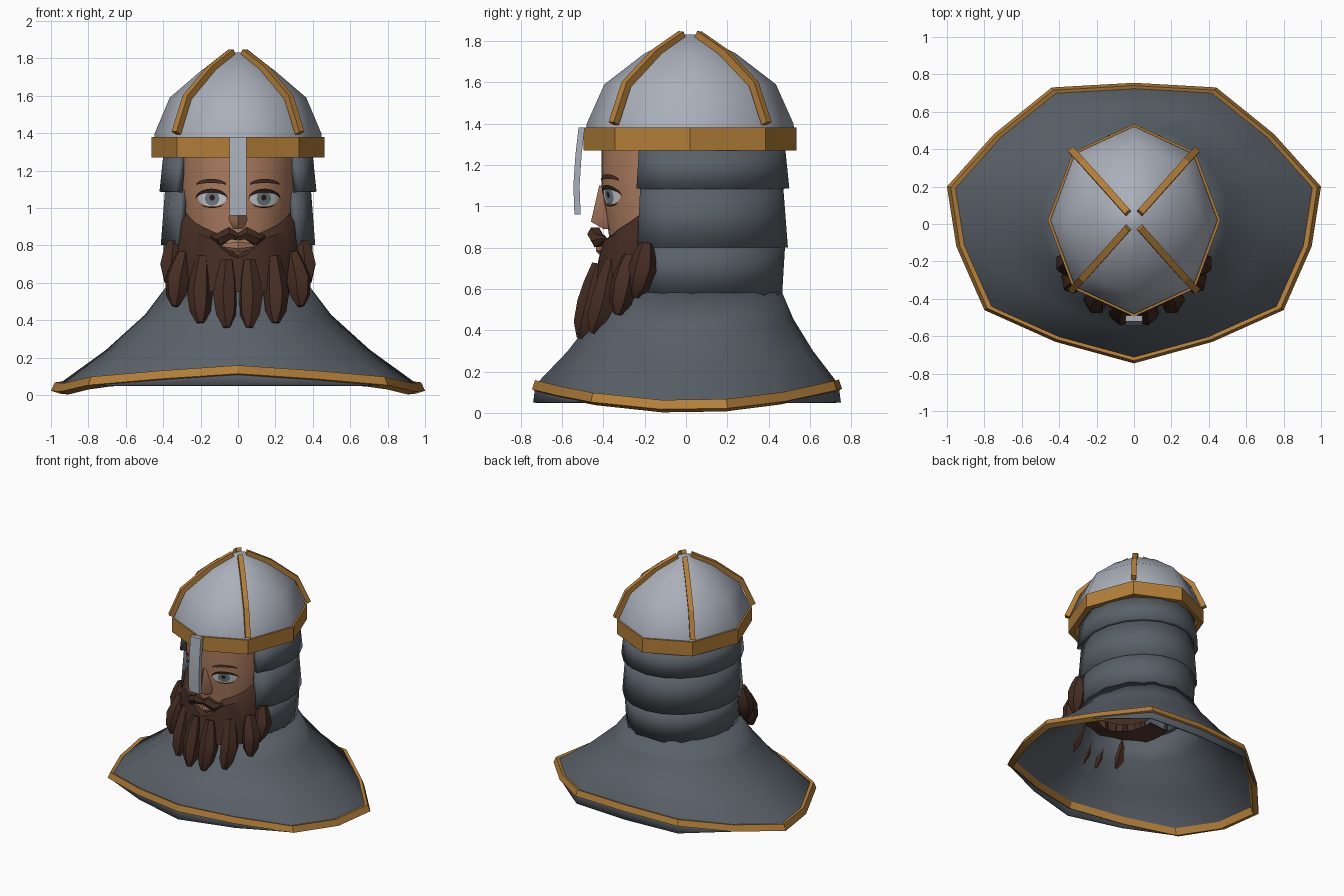
import bpy
import bmesh
from math import sin, cos, pi, radians, sqrt
from mathutils import Vector

default_cube = bpy.data.objects.get("Cube")
if default_cube:
    bpy.data.objects.remove(default_cube, do_unlink=True)


def material(name, red, green, blue):
    mat = bpy.data.materials.new(name)
    mat.use_nodes = True
    mat.diffuse_color = (red, green, blue, 1)
    mat.node_tree.nodes["Principled BSDF"].inputs["Base Color"].default_value = (red, green, blue, 1)
    return mat


STEEL = material("pale steel", .40, .43, .49)
MAIL = material("dark grey mail", .10, .12, .14)
GOLD = material("gold trim", .45, .21, .04)
SKIN = material("skin", .43, .21, .12)
HAIR = material("dark brown hair", .06, .026, .017)
EYE_WHITE = material("eye white", .62, .66, .70)
IRIS = material("blue grey iris", .17, .22, .26)
LASH = material("dark lash", .03, .014, .01)


def finish(name, bm, mat, angle=40, thickness=0, recalc=True):
    """Turn a bmesh into a named, shaded object."""
    if recalc:
        bmesh.ops.recalc_face_normals(bm, faces=bm.faces[:])
    mesh = bpy.data.meshes.new(name)
    bm.to_mesh(mesh)
    bm.free()
    mesh.materials.append(mat)
    for poly in mesh.polygons:
        poly.use_smooth = True
    mesh.set_sharp_from_angle(angle=radians(angle))
    obj = bpy.data.objects.new(name, mesh)
    bpy.context.collection.objects.link(obj)
    if thickness:
        solid = obj.modifiers.new("thickness", 'SOLIDIFY')
        solid.thickness = thickness
        solid.offset = 0
    return obj


def loft(name, rings, mat, closed=True, wrap=False, caps=False, **options):
    """Skin a list of rings with equal point counts."""
    bm = bmesh.new()
    rows = [[bm.verts.new(p) for p in ring] for ring in rings]
    pairs = list(zip(rows, rows[1:]))
    if wrap:
        pairs.append((rows[-1], rows[0]))
    count = len(rows[0])
    for low, high in pairs:
        for i in range(count if closed else count - 1):
            j = (i + 1) % count
            bm.faces.new((low[i], low[j], high[j], high[i]))
    if caps:
        bm.faces.new(rows[0][::-1])
        bm.faces.new(rows[-1])
    return finish(name, bm, mat, **options)


def oval(rx, ry, z, cy, sides):
    return [(rx * sin(2 * pi * i / sides), cy + ry * cos(2 * pi * i / sides), z) for i in range(sides)]


def tube(name, path, mat, sides=6, angle=40):
    """Sweep a polygon along (x, y, z, radius) points."""
    points = [Vector(p[:3]) for p in path]
    rings = []
    for i, point in enumerate(points):
        tangent = (points[min(i + 1, len(points) - 1)] - points[max(i - 1, 0)]).normalized()
        outward = Vector((points[1].x, points[1].y, 0)).normalized()
        side = tangent.cross(outward).normalized()
        up = side.cross(tangent)
        turns = [2 * pi * (k + .5) / sides for k in range(sides)]
        rings.append([point + path[i][3] * (side * cos(t) + up * sin(t)) for t in turns])
    return loft(name, rings, mat, caps=True, angle=angle)


def blend(table, value):
    """Piecewise linear lookup."""
    for (a, start), (b, end) in zip(table, table[1:]):
        if value <= b:
            return start + (end - start) * (value - a) / (b - a)
    return table[-1][1]


SIDES = (("right", -1), ("left", 1))

# helmet dome, brow band and four ribs
DOME = [(1.36, .45, .505), (1.40, .445, .50), (1.59, .365, .415), (1.74, .19, .22), (1.83, .03, .04)]
DOME_Y = .02
loft("helmet_dome", [oval(rx, ry, z, DOME_Y, 8) for z, rx, ry in DOME], STEEL, caps=True, angle=50)
band = [(.462, 1.27), (.462, 1.38), (.42, 1.38), (.42, 1.27)]
loft("brow_band", [oval(r, r + .053, z, DOME_Y, 8) for r, z in band], GOLD, wrap=True, angle=20)
for side, sx in SIDES:
    for end, sy in (("front", -1), ("back", 1)):
        path = [(sx * (rx * .72 + .01), DOME_Y + sy * (ry * .72 + .01), z, .026) for z, rx, ry in DOME[1:]]
        tube(f"{end}_{side}_rib", path, GOLD, sides=4, angle=20)

# nose guard
guard = [(-.505, 1.38), (-.52, 1.25), (-.53, 1.10), (-.525, .96)]
loft("nose_guard", [[(x, y + dy, z) for x, dy in ((-.045, -.015), (.045, -.015), (.045, .015), (-.045, .015))]
                    for y, z in guard], STEEL, caps=True, angle=20)

# mail collar in three overlapping tiers, open at the face
tiers = [("upper", (1.28, .40), (1.085, .42)),
         ("middle", (1.10, .39), (.80, .413)),
         ("lower", (.82, .40), (.57, .385))]
for label, *levels in tiers:
    rings = []
    for z, r in levels:
        rx, ry = r - .02, r + .02
        arc = [radians(128) * (i / 7 - 1) for i in range(15)]
        rings.append([(rx * sin(a), .04 + ry * cos(a), z) for a in arc])
    loft(f"{label}_collar", rings, MAIL, closed=False, thickness=.04)

# flared shoulder cape
half = [(0, .755), (.44, .73), (.75, .48), (1, .2), (.95, -.12), (.8, -.46), (.42, -.63), (0, -.745)]
RIM = half + [(-x, y) for x, y in half[-2:0:-1]]


def rim_z(y):
    return .035 + .10 * (y / .75) ** 2


cape = []
for spread, drop in ((0, 0), (.2, .29), (.55, .64), (1, 1)):
    ring = []
    for i, (x, y) in enumerate(RIM):
        a = 2 * pi * i / len(RIM)
        top = Vector((.385 * sin(a), .04 + .42 * cos(a), .58))
        edge = Vector((x * .97, y * .97, rim_z(y)))
        ring.append((*top.lerp(edge, spread).xy, top.lerp(edge, drop).z))
    cape.append(ring)
cape.append([(x * .985, y * .985, min(rim_z(y) - .01, .05)) for x, y in RIM])
loft("shoulder_cape", cape, MAIL, thickness=.012, angle=45)

# gold edging round the cape
section = [(1, -.02), (.98, .025), (.935, .015), (.955, -.035)]
loft("cape_trim", [[(x * s, y * s, rim_z(y) + dz) for x, y in RIM] for s, dz in section],
     GOLD, wrap=True, angle=25)

# head
HEAD_Y = -.10


def head_radius(z):
    return .31 * min(1, .8 + (z - .7) * .5)


def face_y(x, z):
    r = head_radius(z)
    return HEAD_Y - sqrt(max(r * r - x * x, 0))


loft("head", [oval(head_radius(z), head_radius(z), z, HEAD_Y, 32) for z in (.66, .8, .95, 1.1, 1.34)],
     SKIN, caps=True)
nose = [[(-.03, -.39, 1.1), (0, -.42, 1.1), (.03, -.39, 1.1)],
        [(-.05, -.38, .94), (0, -.46, .925), (.05, -.38, .94)],
        [(-.04, -.36, .89), (0, -.40, .89), (.04, -.36, .89)]]
loft("nose", nose, SKIN, caps=True)
tube("lower_lip", [(-.08, -.37, .80, .02), (0, -.395, .80, .045), (.08, -.37, .80, .02)], SKIN, sides=8)


# eyes and brows as thin plates that follow the face
def plate(name, centre, width, upper, lower, mat, lift):
    for side, sx in SIDES:
        rows = []
        for t in (0, .5, 1):
            row = []
            for k in range(13):
                u = -cos(pi * k / 12)
                x = centre + width * u
                z = lower(u) + (upper(u) - lower(u)) * t
                row.append((sx * x, face_y(x, z) - lift, z))
            rows.append(row if sx > 0 else row[::-1])
        loft(f"{side}_{name}", rows, mat, closed=False, recalc=False)


def bow(base, height):
    return lambda u: base + height * sqrt(max(0, 1 - u * u))


plate("eye_white", .138, .075, bow(1.05, .045), bow(1.05, -.04), EYE_WHITE, .003)
plate("iris", .138, .038, bow(1.05, .04), bow(1.05, -.038), IRIS, .005)
plate("pupil", .138, .014, bow(1.055, .016), bow(1.055, -.016), LASH, .007)
plate("upper_lash", .142, .085, bow(1.05, .053), bow(1.045, .036), LASH, .009)
plate("lower_lash", .138, .06, bow(1.022, -.015), bow(1.022, -.023), LASH, .007)
plate("eyebrow", .143, .08, bow(1.125, .03), bow(1.12, .013), HAIR, .008)

# beard mass wrapped round the jaw
TOP_EDGE = [(0, .75), (12, .78), (22, .86), (53, .92), (75, .99), (105, .99)]
beard = []
for fall, rx, ry in ((0, 0, 0), (.1, .325, .325), (.55, .35, .345), (1, .33, .37), (.9, .2, .2)):
    ring = []
    for degrees in range(-104, 105, 8):
        a = radians(degrees)
        top = blend(TOP_EDGE, abs(degrees))
        r = head_radius(top) + .006
        ring.append(((rx or r) * sin(a), HEAD_Y - (ry or r) * cos(a), top + (.55 - top) * fall))
    beard.append(ring)
loft("beard", beard, HAIR, closed=False)

# pointed beard locks and moustache, mirrored
LOCKS = {
    "centre": ((.06, -.42, .72), (.07, -.46, .53), (.06, -.51, .36)),
    "middle": ((.19, -.36, .74), (.205, -.40, .54), (.20, -.45, .385)),
    "outer": ((.29, -.27, .76), (.325, -.30, .62), (.335, -.33, .475)),
    "rear": ((.345, -.19, .82), (.355, -.21, .70), (.34, -.25, .56)),
}
for side, sx in SIDES:
    for label, (root, belly, tip) in LOCKS.items():
        root, belly, tip = (Vector((sx * x, y, z)) for x, y, z in (root, belly, tip))
        stops = ((root, .035), (root.lerp(belly, .5), .056), (belly, .068),
                 (belly.lerp(tip, .6), .056), (tip, .02))
        tube(f"{side}_{label}_lock", [(*p, r) for p, r in stops], HAIR)
    whisker = [(0, -.43, .845, .02), (.045, -.44, .865, .038), (.095, -.425, .835, .038), (.14, -.39, .845, .01)]
    tube(f"{side}_moustache", [(sx * x, y, z, r) for x, y, z, r in whisker], HAIR)
